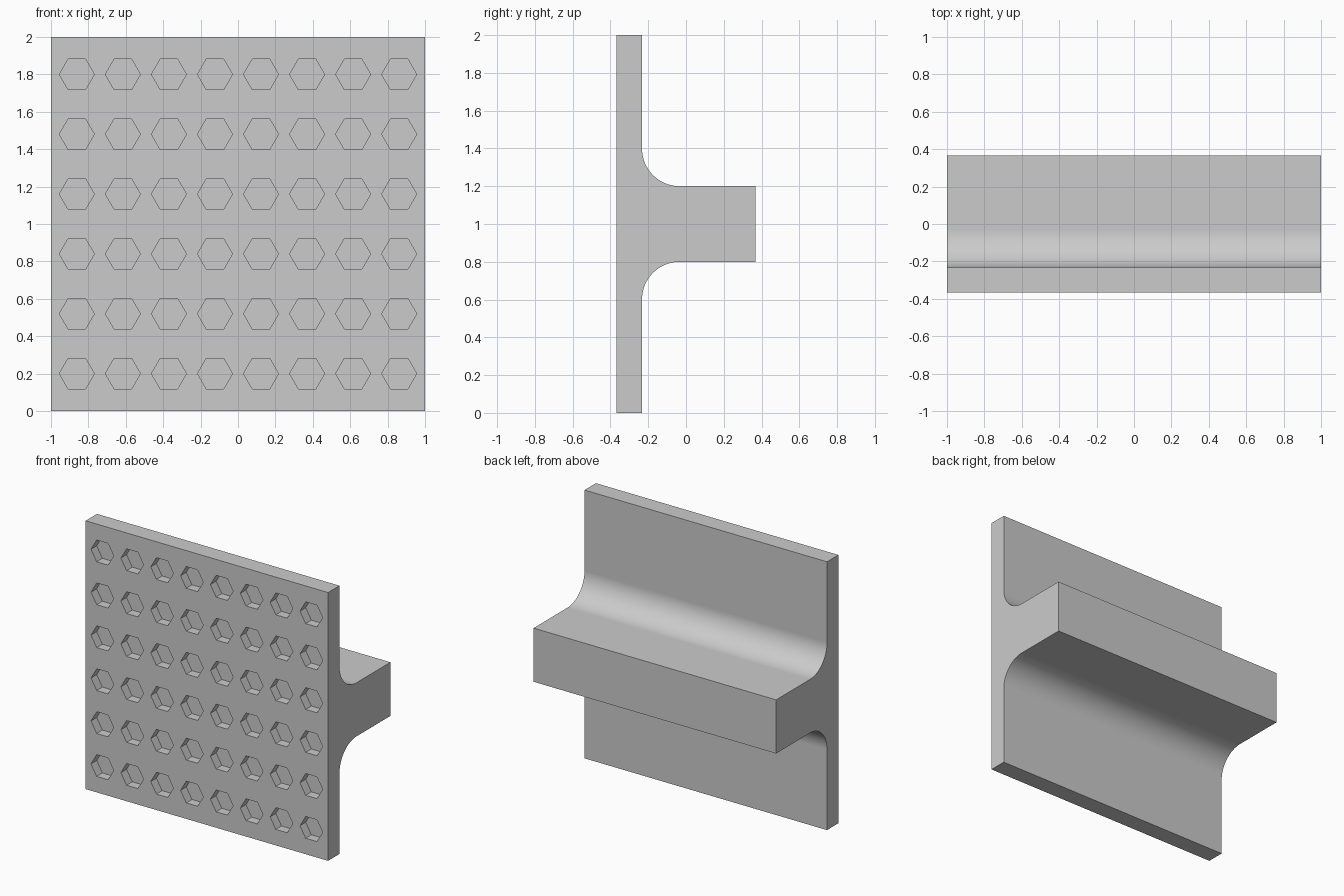
import bpy, bmesh
from math import sin, cos, pi, radians

cube = bpy.data.objects.get("Cube")
if cube:
    bpy.data.objects.remove(cube, do_unlink=True)

FRONT, PLATE_BACK, STEM_BACK = -0.367, -0.233, 0.367
STEM_HALF, FILLET, STEPS = 0.2, 0.2, 24
HEX_RADIUS, HEX_DEPTH = 0.0935, 0.067

grey = bpy.data.materials.new("plain_grey")
grey.use_nodes = True
colour = (0.6, 0.6, 0.6, 1)
grey.diffuse_color = colour
grey.node_tree.nodes["Principled BSDF"].inputs["Base Color"].default_value = colour


def make_object(name, bm):
    bmesh.ops.recalc_face_normals(bm, faces=bm.faces)
    mesh = bpy.data.meshes.new(name)
    bm.to_mesh(mesh)
    bm.free()
    mesh.materials.append(grey)
    obj = bpy.data.objects.new(name, mesh)
    bpy.context.collection.objects.link(obj)
    return obj


def add_prism(bm, points, offset):
    """Extrude a closed outline along an offset vector."""
    face = bm.faces.new([bm.verts.new(p) for p in points])
    new = bmesh.ops.extrude_face_region(bm, geom=[face], use_keep_orig=True)["geom"]
    verts = [v for v in new if isinstance(v, bmesh.types.BMVert)]
    bmesh.ops.translate(bm, verts=verts, vec=offset)


# T-shaped section: upper half with its fillet, then mirrored below
upper = [(FRONT, 2), (PLATE_BACK, 2)]
for i in range(STEPS + 1):
    a = pi + i / STEPS * pi / 2
    upper.append((PLATE_BACK + FILLET + FILLET * cos(a),
                  1 + STEM_HALF + FILLET + FILLET * sin(a)))
upper.append((STEM_BACK, 1 + STEM_HALF))
section = upper + [(y, 2 - z) for y, z in reversed(upper)]
bm = bmesh.new()
add_prism(bm, [(-1, y, z) for y, z in section], (2, 0, 0))
body = make_object("ribbed_plate", bm)

# Grid of hexagonal pockets in the front face
bm = bmesh.new()
for col in range(8):
    for row in range(6):
        x, z = (col - 3.5) * 0.2462, 0.2 + row * 0.32
        ring = [(x + HEX_RADIUS * cos(k * pi / 3), FRONT - 0.05,
                 z + HEX_RADIUS * sin(k * pi / 3)) for k in range(6)]
        add_prism(bm, ring, (0, HEX_DEPTH + 0.05, 0))
cutter = make_object("pocket_cutter", bm)
cutter.hide_render = True

pockets = body.modifiers.new("pockets", 'BOOLEAN')
pockets.operation = 'DIFFERENCE'
pockets.solver = 'EXACT'
pockets.object = cutter
bpy.ops.object.select_all(action='DESELECT')
bpy.context.view_layer.objects.active = body
body.select_set(True)
bpy.ops.object.modifier_apply(modifier="pockets")
bpy.data.objects.remove(cutter, do_unlink=True)

# Smooth fillets, crisp corners, flat large faces
bpy.ops.object.shade_smooth_by_angle(angle=radians(30))
normals = body.modifiers.new("flat_normals", 'WEIGHTED_NORMAL')
normals.keep_sharp = True
